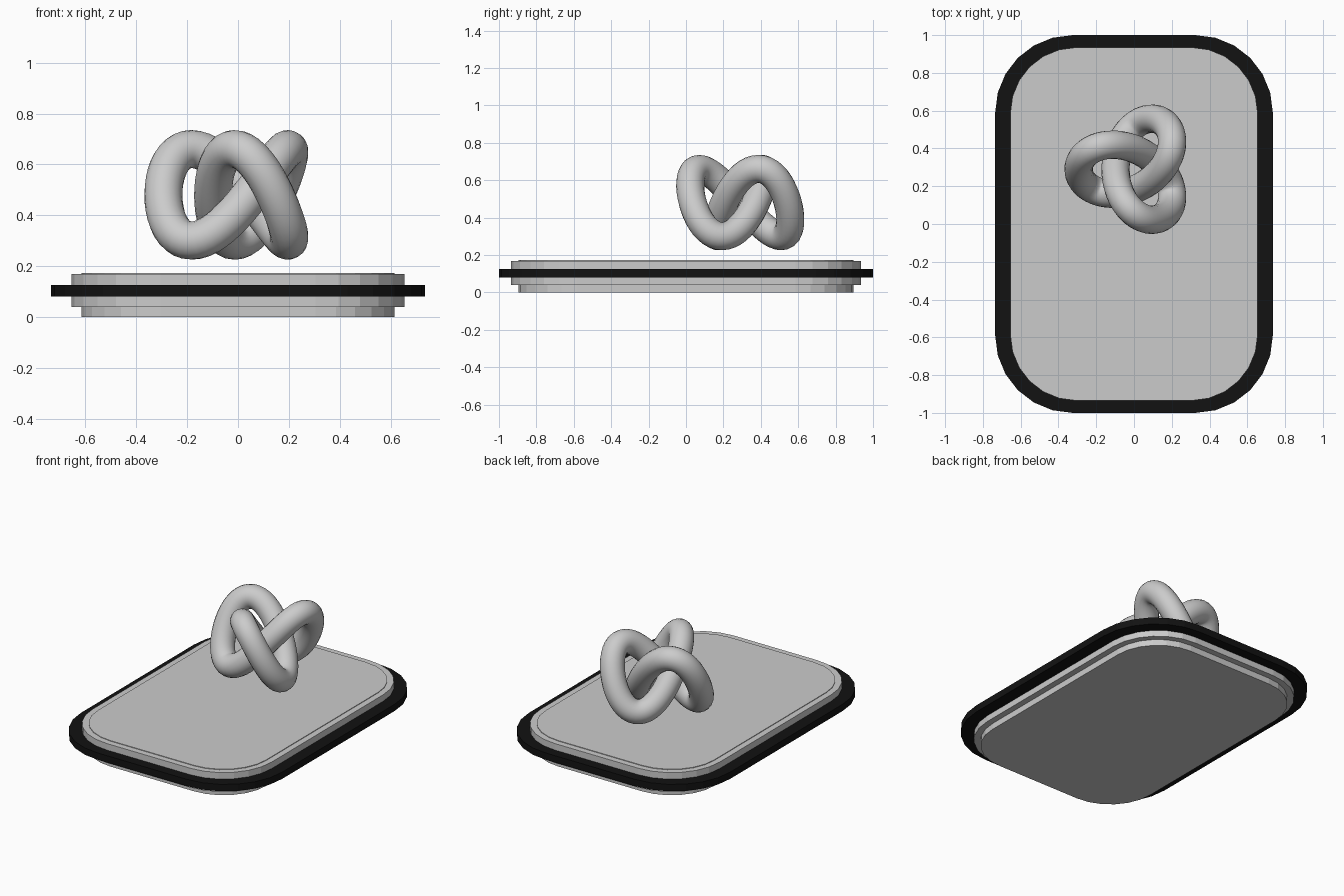
import bpy, bmesh
from math import sin, cos, pi, radians

if "Cube" in bpy.data.objects:
    bpy.data.objects.remove(bpy.data.objects["Cube"])

black = bpy.data.materials.new("black_rim")
black.diffuse_color = (0.006, 0.006, 0.006, 1)
black.use_nodes = True
black.node_tree.nodes["Principled BSDF"].inputs["Base Color"].default_value = black.diffuse_color


def rounded_slab(name, hx, hy, radius, z0, z1, mat=None, segs=6):
    """Rounded rectangle outline extruded from z0 to z1."""
    bm = bmesh.new()
    verts = []
    for q, (sx, sy) in enumerate(((1, 1), (-1, 1), (-1, -1), (1, -1))):
        for i in range(segs + 1):
            a = (q + i / segs) * pi / 2
            verts.append(bm.verts.new((sx * (hx - radius) + radius * cos(a),
                                       sy * (hy - radius) + radius * sin(a), z0)))
    face = bm.faces.new(verts)
    top = bmesh.ops.extrude_face_region(bm, geom=[face], use_keep_orig=True)["geom"]
    bmesh.ops.translate(bm, vec=(0, 0, z1 - z0),
                        verts=[v for v in top if isinstance(v, bmesh.types.BMVert)])
    bmesh.ops.recalc_face_normals(bm, faces=bm.faces)
    me = bpy.data.meshes.new(name)
    bm.to_mesh(me)
    bm.free()
    ob = bpy.data.objects.new(name, me)
    bpy.context.collection.objects.link(ob)
    if mat:
        me.materials.append(mat)
    return ob


# Stepped base: inner core, wider body, black rim
rounded_slab("base_core", 0.615, 0.895, 0.31, 0.0, 0.172)
rounded_slab("base_body", 0.655, 0.935, 0.35, 0.04, 0.168)
rounded_slab("base_rim", 0.735, 1.0, 0.41, 0.08, 0.125, black)

# Floating trefoil knot
N, S, A = 120, 0.0978, 0.18
cu = bpy.data.curves.new("trefoil_knot", 'CURVE')
cu.dimensions = '3D'
cu.bevel_depth = 0.075
cu.bevel_resolution = 8
sp = cu.splines.new('POLY')
sp.points.add(N - 1)
sp.use_cyclic_u = True
for i, p in enumerate(sp.points):
    t = 2 * pi * i / N
    p.co = (-S * (2 * cos(2 * t) + cos(t)),
            0.29 - S * (2 * sin(2 * t) - sin(t)),
            0.48 - A * sin(3 * t), 1)
knot = bpy.data.objects.new("trefoil_knot", cu)
bpy.context.collection.objects.link(knot)
bpy.ops.object.select_all(action='DESELECT')
knot.select_set(True)
bpy.context.view_layer.objects.active = knot
bpy.ops.object.convert(target='MESH')
bpy.ops.object.shade_smooth_by_angle(angle=radians(40))
